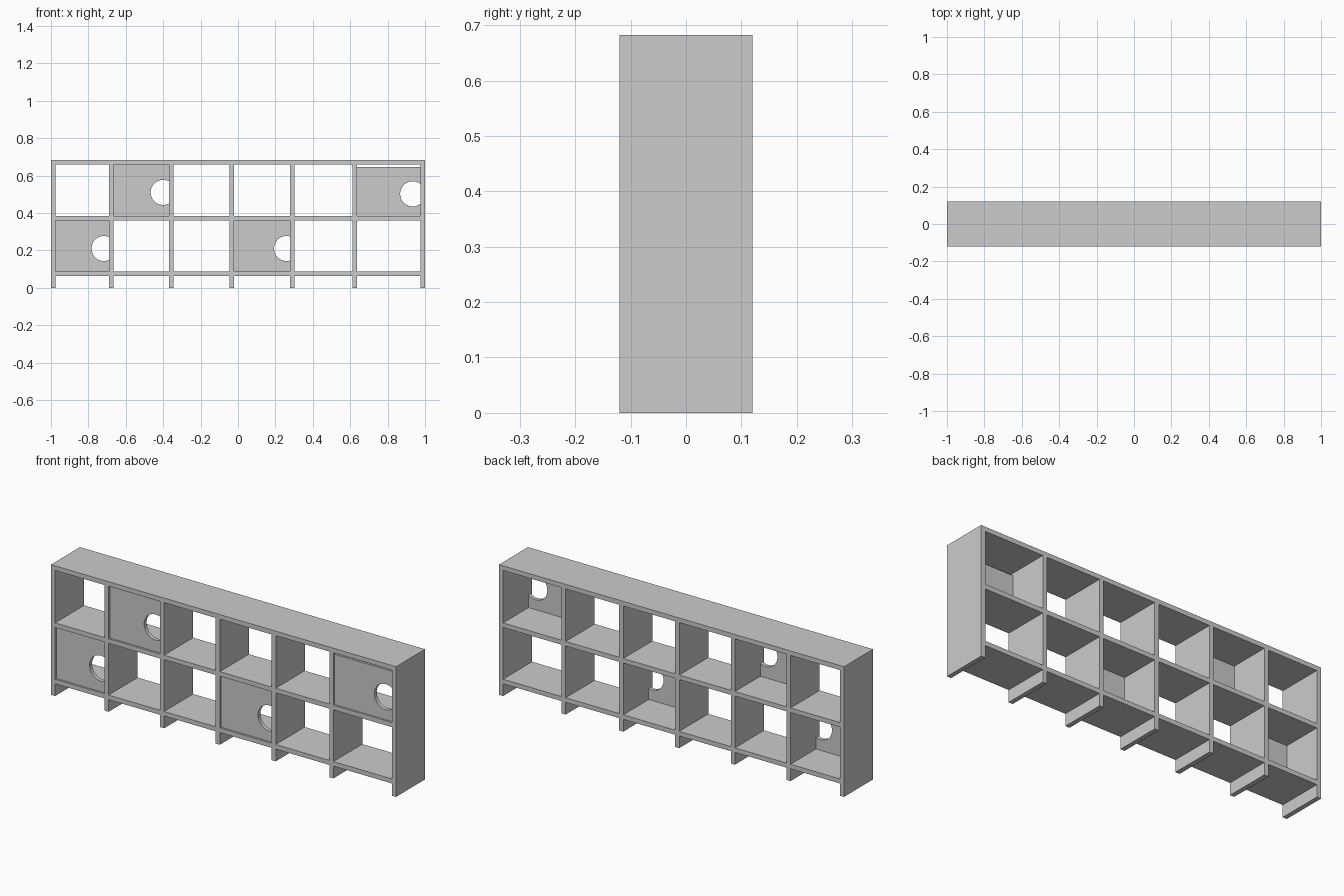
import bpy

cube = bpy.data.objects.get("Cube")
if cube:
    bpy.data.objects.remove(cube, do_unlink=True)

DEPTH, HEIGHT, T = 0.24, 0.682, 0.024
FRONT = -DEPTH / 2

grey = bpy.data.materials.new("plain_grey")
grey.use_nodes = True
colour = (0.6, 0.6, 0.6, 1)
grey.diffuse_color = colour
grey.node_tree.nodes["Principled BSDF"].inputs["Base Color"].default_value = colour


def box(name, x0, x1, y0, y1, z0, z1):
    bpy.ops.mesh.primitive_cube_add(size=1, location=((x0 + x1) / 2, (y0 + y1) / 2, (z0 + z1) / 2))
    ob = bpy.context.object
    ob.name = name
    ob.scale = (x1 - x0, y1 - y0, z1 - z0)
    bpy.ops.object.transform_apply(location=False, rotation=False, scale=True)
    ob.data.materials.append(grey)
    return ob


# Top board and uprights, which run down to the floor as feet
box("top_board", -1, 1, FRONT, -FRONT, HEIGHT - T, HEIGHT)
uprights = [-1, -0.69, -0.368, -0.045, 0.279, 0.613, 1 - T]
for i, x in enumerate(uprights):
    name = "side_panel" if i in (0, len(uprights) - 1) else "divider"
    box(f"{name}_{i}", x, x + T, FRONT, -FRONT, 0, HEIGHT - T)

# Shelves fitted between the uprights
bays = [(a + T, b) for a, b in zip(uprights, uprights[1:])]
levels = {"bottom": 0.064, "middle": 0.359}
for level, z in levels.items():
    for i, (x0, x1) in enumerate(bays):
        box(f"{level}_shelf_{i}", x0, x1, FRONT, -FRONT, z, z + T)


# Doors set just behind the front edge, each with a round finger hole
def door(name, bay, z0, z1, hole_x, hole_z):
    x0, x1 = bays[bay]
    y0 = FRONT + 0.01
    panel = box(name, x0, x1, y0, y0 + 0.02, z0, z1)
    bpy.ops.mesh.primitive_cylinder_add(vertices=48, radius=0.067, depth=0.1,
                                        location=(hole_x, y0, hole_z), rotation=(1.570796, 0, 0))
    cutter = bpy.context.object
    cutter.name = name + "_hole_cutter"
    cut = panel.modifiers.new("finger_hole", "BOOLEAN")
    cut.operation = "DIFFERENCE"
    cut.solver = "EXACT"
    cut.object = cutter
    bpy.context.view_layer.objects.active = panel
    bpy.ops.object.modifier_apply(modifier=cut.name)
    bpy.data.objects.remove(cutter, do_unlink=True)
    bpy.ops.object.select_all(action="DESELECT")
    panel.select_set(True)
    bpy.ops.object.shade_smooth_by_angle()


low = levels["bottom"] + T
high = levels["middle"] + T
door("lower_door_right", 0, low, levels["middle"], -0.716, 0.21)
door("lower_door_middle", 3, low, levels["middle"], 0.26, 0.21)
door("upper_door_right", 1, high, HEIGHT - T, -0.4, 0.51)
door("upper_door_left", 5, high, 0.646, 0.934, 0.502)
